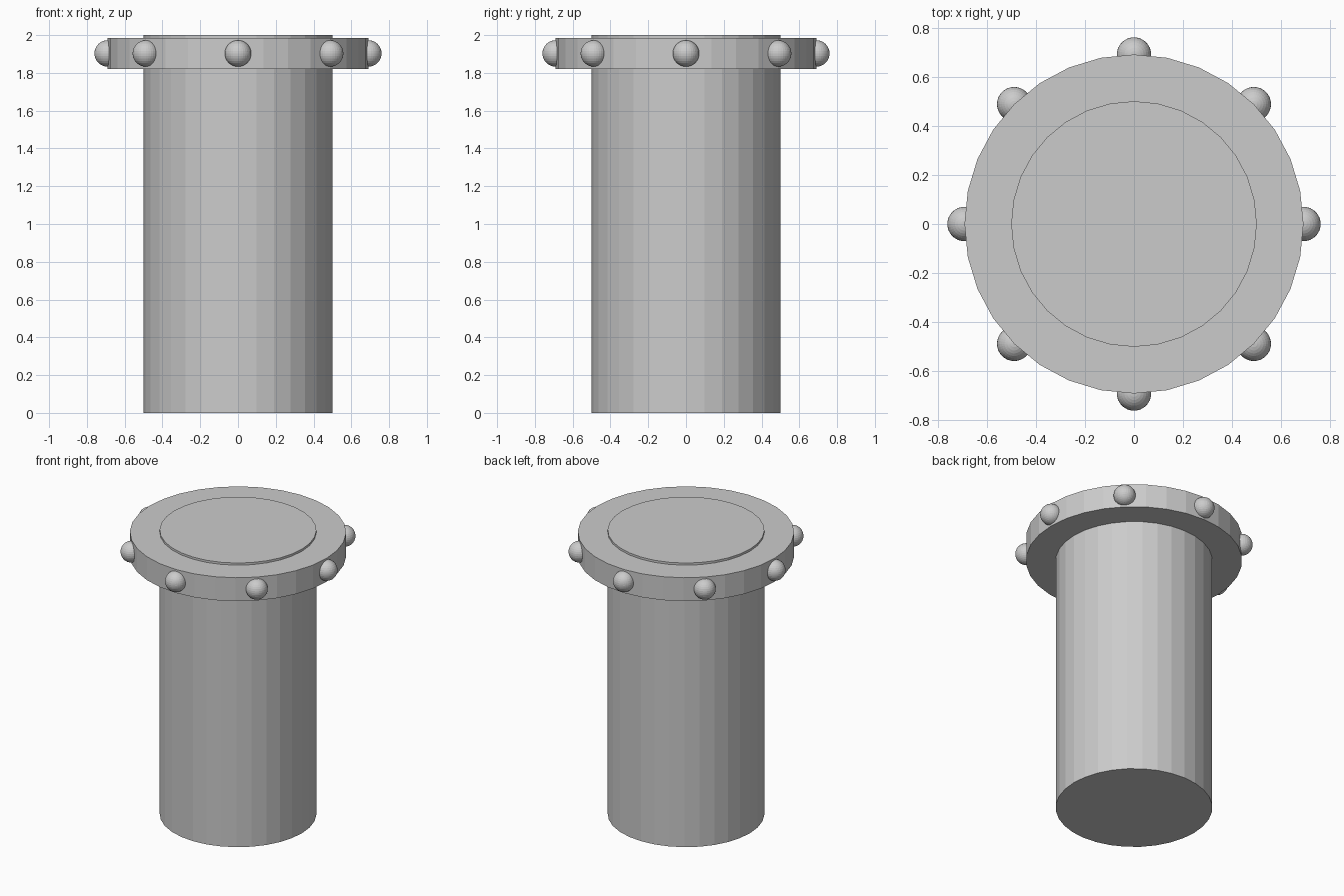
import bpy
from math import cos, sin, tau

if "Cube" in bpy.data.objects:
    bpy.data.objects.remove(bpy.data.objects["Cube"])

BEAD_COUNT = 8
RIM_RADIUS = 0.69


def cylinder(name, radius, z0, z1):
    bpy.ops.mesh.primitive_cylinder_add(
        vertices=32, radius=radius, depth=z1 - z0, location=(0, 0, (z0 + z1) / 2))
    bpy.context.object.name = name


# Main column
cylinder("column", 0.5, 0.0, 2.0)

# Wide collar just below the top
cylinder("collar", RIM_RADIUS, 1.82, 1.985)

# Round studs half sunk into the collar edge
for i in range(BEAD_COUNT):
    a = tau * i / BEAD_COUNT
    bpy.ops.mesh.primitive_uv_sphere_add(
        segments=32, ring_count=16, radius=0.07,
        location=(RIM_RADIUS * cos(a), RIM_RADIUS * sin(a), 1.903))
    bpy.context.object.name = f"collar_stud_{i + 1}"
